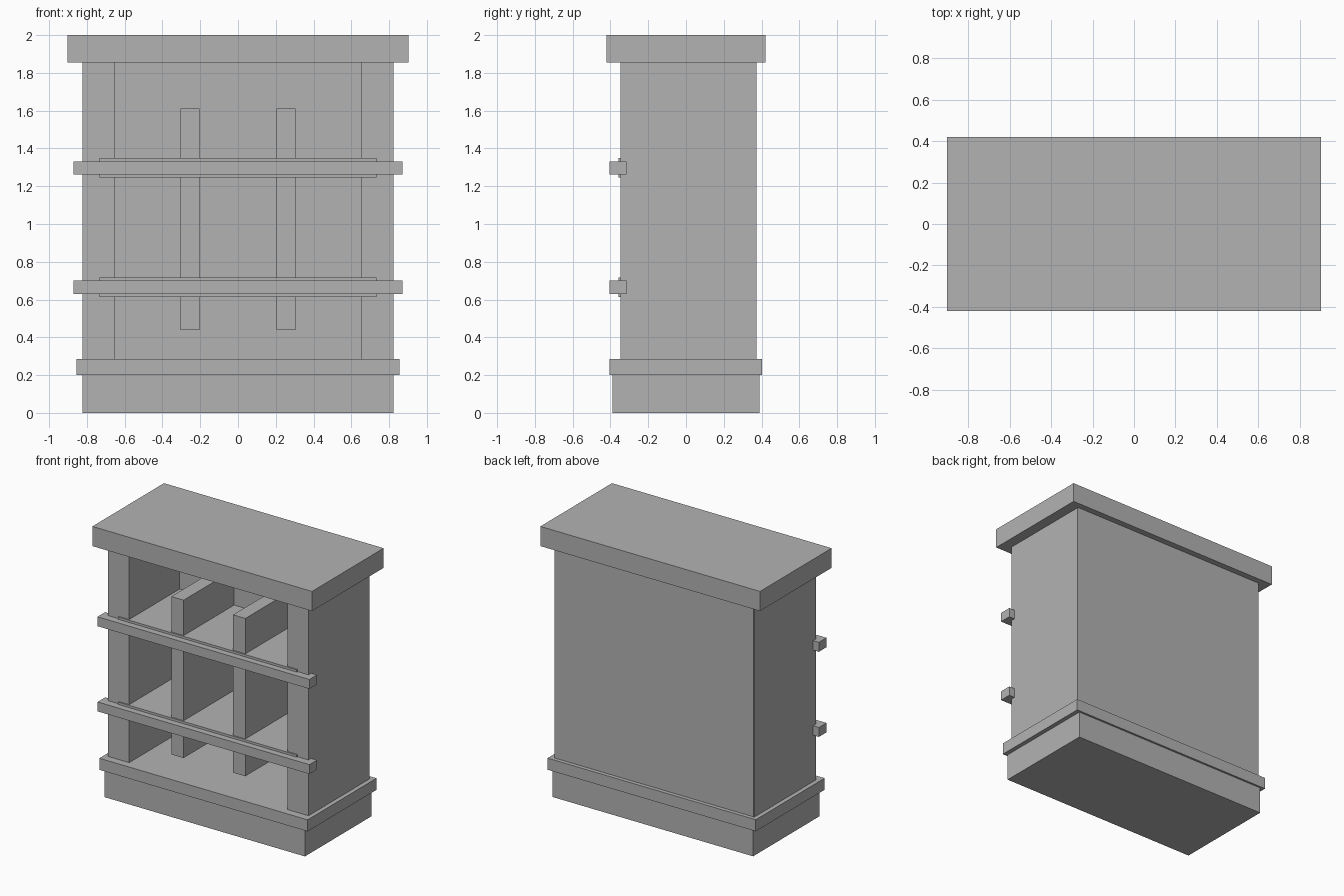
import bpy
import bmesh

cube = bpy.data.objects.get("Cube")
if cube:
    bpy.data.objects.remove(cube, do_unlink=True)

grey = bpy.data.materials.new("plain grey")
grey.use_nodes = True
colour = (0.45, 0.45, 0.45, 1)
grey.diffuse_color = colour
grey.node_tree.nodes["Principled BSDF"].inputs["Base Color"].default_value = colour


def box(name, x, y, z):
    """Box filling the given (low, high) range on each axis."""
    bm = bmesh.new()
    bmesh.ops.create_cube(bm, size=1)
    for v in bm.verts:
        v.co = [r[0] if c < 0 else r[1] for c, r in zip(v.co, (x, y, z))]
    mesh = bpy.data.meshes.new(name)
    bm.to_mesh(mesh)
    bm.free()
    mesh.materials.append(grey)
    obj = bpy.data.objects.new(name, mesh)
    bpy.context.collection.objects.link(obj)
    return obj


# Plinth, moulding and top slab
box("plinth", (-0.823, 0.823), (-0.39, 0.388), (0, 0.2))
box("plinth_moulding", (-0.855, 0.855), (-0.405, 0.403), (0.2, 0.286))
box("top_slab", (-0.902, 0.902), (-0.42, 0.42), (1.854, 2))

# Carcass
box("back_panel", (-0.818, 0.818), (0.245, 0.374), (0.286, 1.854))
for side, s in (("left", 1), ("right", -1)):
    box(side + "_side", sorted((s * 0.65, s * 0.823)), (-0.348, 0.37), (0.286, 1.854))
    box(side + "_divider", sorted((s * 0.203, s * 0.304)), (-0.348, 0.247), (0.44, 1.612))

# Shelves, each with a rail across the front
for level, z in (("lower", 0.665), ("upper", 1.297)):
    box(level + "_shelf", (-0.733, 0.733), (-0.358, 0.3), (z - 0.052, z + 0.052))
    box(level + "_rail", (-0.87, 0.87), (-0.405, -0.316), (z - 0.035, z + 0.035))
